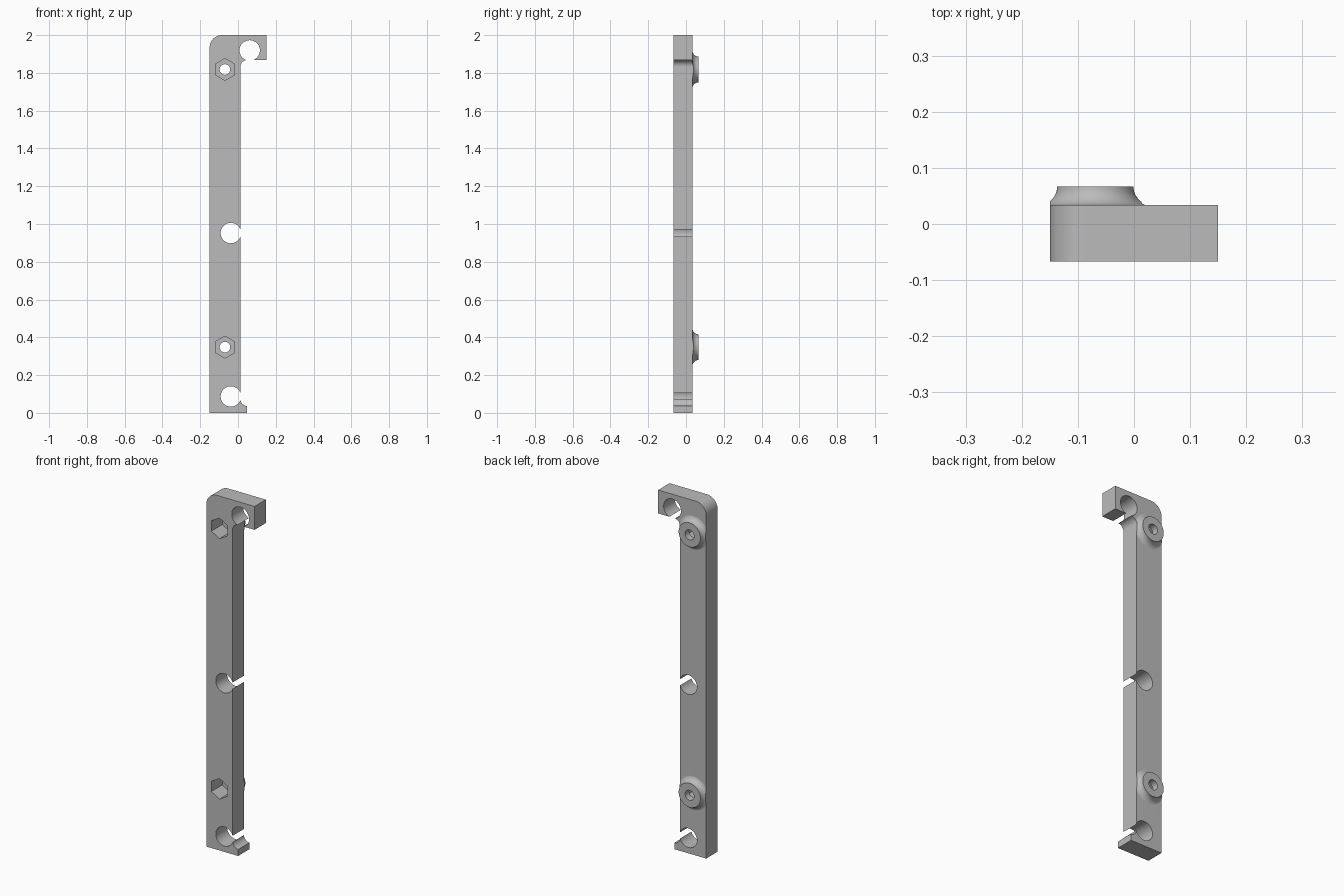
import bpy, bmesh
from math import cos, sin, radians, sqrt

if "Cube" in bpy.data.objects:
    bpy.data.objects.remove(bpy.data.objects["Cube"])

FRONT, PLATE_BACK, BOSS_BACK = -0.067, 0.034, 0.067
BOSS_X = -0.069
BOSS_HEIGHTS = (0.348, 1.818)

grey = bpy.data.materials.new("plain grey")
grey.use_nodes = True
colour = (0.5, 0.5, 0.5, 1)
grey.diffuse_color = colour
grey.node_tree.nodes["Principled BSDF"].inputs["Base Color"].default_value = colour


def arc(cx, cz, r, start, end, steps=16):
    """Points on an arc in the x-z plane, angles in degrees."""
    angles = [radians(start + (end - start) * i / steps) for i in range(steps + 1)]
    return [(cx + r * cos(a), cz + r * sin(a)) for a in angles]


def circle(cx, cz, r, sides=64, turn=0):
    return arc(cx, cz, r, turn, turn + 360, sides)[:-1]


def loft(name, rings):
    """Closed solid through rings of (y, x-z points)."""
    bm = bmesh.new()
    loops = [[bm.verts.new((x, y, z)) for x, z in pts] for y, pts in rings]
    for a, b in zip(loops, loops[1:]):
        for i in range(len(a)):
            j = (i + 1) % len(a)
            bm.faces.new((a[i], a[j], b[j], b[i]))
    bm.faces.new(loops[0])
    bm.faces.new(loops[-1])
    bmesh.ops.recalc_face_normals(bm, faces=bm.faces)
    mesh = bpy.data.meshes.new(name)
    bm.to_mesh(mesh)
    bm.free()
    mesh.materials.append(grey)
    obj = bpy.data.objects.new(name, mesh)
    bpy.context.collection.objects.link(obj)
    return obj


def cut(target, cutter):
    """Subtract the cutter from the target, then drop the cutter."""
    mod = target.modifiers.new("cut", 'BOOLEAN')
    mod.operation, mod.solver, mod.object = 'DIFFERENCE', 'EXACT', cutter
    bpy.context.view_layer.objects.active = target
    bpy.ops.object.modifier_apply(modifier=mod.name)
    bpy.data.objects.remove(cutter)


# Bracket outline: foot with fillet, long bar, hook with fillet, rounded corner
outline = [(-0.15, 0), (0.048, 0)]
outline += arc(0.048, 0.072, 0.035, 270, 180)
outline += arc(0.048, 1.833, 0.035, 180, 90)
outline += [(0.15, 1.868), (0.15, 2)]
outline += arc(-0.085, 1.935, 0.065, 90, 180)
bracket = loft("bracket", [(FRONT, outline), (BOSS_BACK, outline)])

# Trim the back down to the plate, leaving the flared screw bosses
slab = [(-0.4, -0.2), (0.4, -0.2), (0.4, 2.2), (-0.4, 2.2)]
trim = loft("back_trim", [(PLATE_BACK, slab), (0.15, slab)])
flare = BOSS_BACK - PLATE_BACK + 0.0005
for z in BOSS_HEIGHTS:
    rings = [(0.2, circle(BOSS_X, z, 0.068))]
    for i in range(13):
        a = radians(90 * i / 12)
        rings.append((BOSS_BACK - flare * sin(a),
                      circle(BOSS_X, z, 0.068 + flare * (1 - cos(a)))))
    cut(trim, loft("boss_keep", rings))
cut(bracket, trim)

# Round clip holes that break through the edge
for x, z in ((-0.038, 0.087), (-0.038, 0.952), (0.062, 1.919)):
    ring = circle(x, z, 0.054)
    cut(bracket, loft("clip_hole", [(-0.2, ring), (0.2, ring)]))

# Screw holes with hexagonal nut pockets in the front
for z in BOSS_HEIGHTS:
    ring = circle(BOSS_X, z, 0.028, 48)
    cut(bracket, loft("screw_hole", [(-0.2, ring), (0.2, ring)]))
    ring = circle(BOSS_X, z, 0.058, 6, 30)
    cut(bracket, loft("nut_pocket", [(-0.2, ring), (0.03, ring)]))

# Smooth curved walls, keep corners crisp
bpy.ops.object.select_all(action='DESELECT')
bracket.select_set(True)
bpy.context.view_layer.objects.active = bracket
bpy.ops.object.shade_smooth_by_angle(angle=radians(30))
weighted = bracket.modifiers.new("weighted_normals", 'WEIGHTED_NORMAL')
weighted.keep_sharp = True
